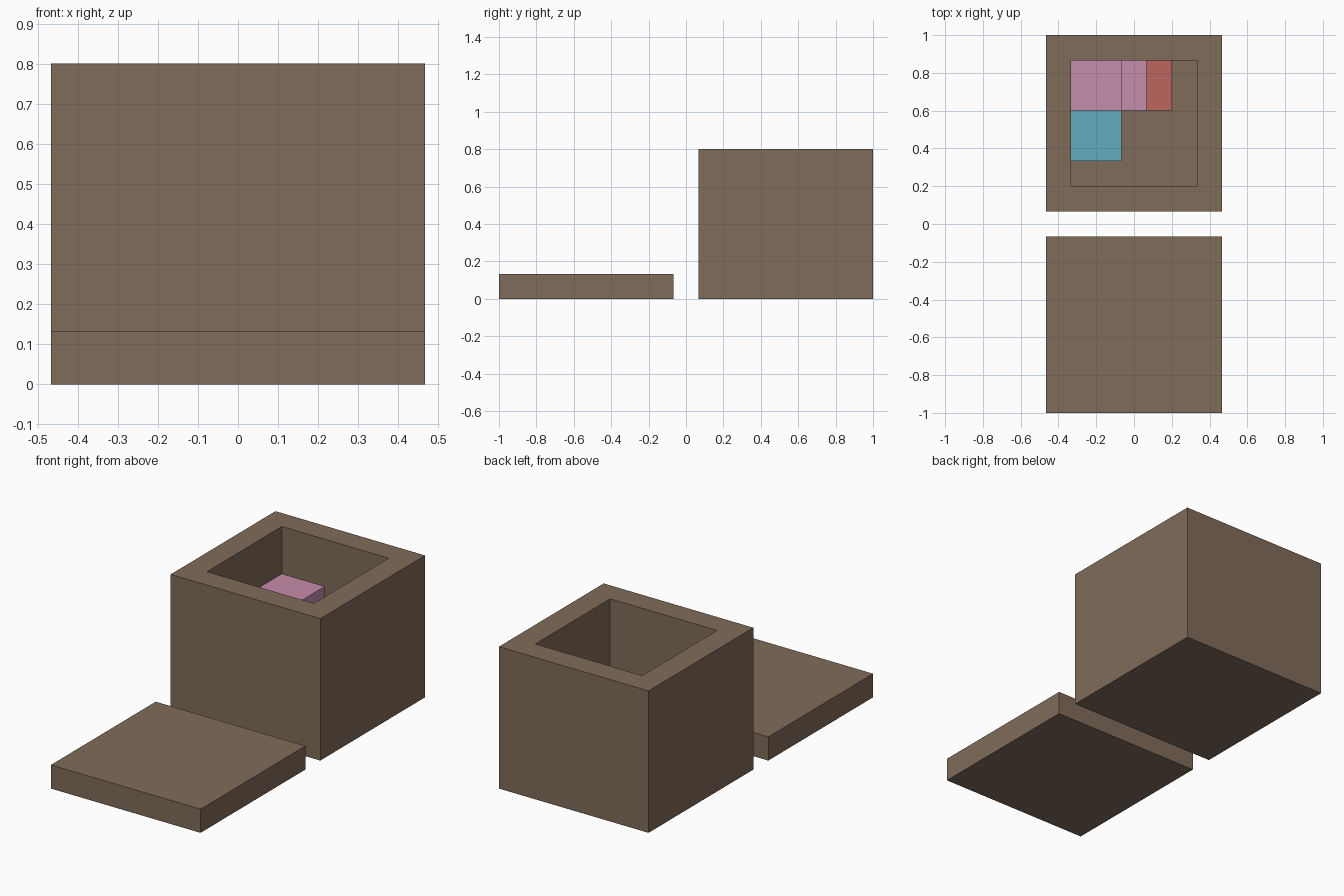
import bpy, bmesh

if "Cube" in bpy.data.objects:
    bpy.data.objects.remove(bpy.data.objects["Cube"])

U = 2 / 15  # one grid unit of the design


def material(name, srgb):
    m = bpy.data.materials.new(name)
    lin = [((c / 255 + 0.055) / 1.055) ** 2.4 for c in srgb]
    m.diffuse_color = (*lin, 1)
    m.use_nodes = True
    m.node_tree.nodes["Principled BSDF"].inputs["Base Color"].default_value = m.diffuse_color
    return m


brown = material("brown", (128, 108, 90))
pink = material("pink", (198, 140, 171))
red = material("red", (187, 102, 95))
blue = material("blue", (99, 172, 191))


def finish(name, bm, mat):
    mesh = bpy.data.meshes.new(name)
    bm.to_mesh(mesh)
    bm.free()
    mesh.materials.append(mat)
    ob = bpy.data.objects.new(name, mesh)
    bpy.context.collection.objects.link(ob)


def block_mesh(lo, hi):
    """Cuboid between two corners given in grid units."""
    bm = bmesh.new()
    bmesh.ops.create_cube(bm, size=1)
    for v in bm.verts:
        v.co = [(a + b) / 2 * U + c * (b - a) * U for a, b, c in zip(lo, hi, v.co)]
    return bm


# open box: inset the top for the rim, then push the opening down to the floor
bm = block_mesh((-3.5, 0.5, 0), (3.5, 7.5, 6))
bm.normal_update()
top = max(bm.faces, key=lambda f: f.calc_center_median().z)
bmesh.ops.inset_region(bm, faces=[top], thickness=U, use_even_offset=True)
inner = bmesh.ops.extrude_discrete_faces(bm, faces=[top])["faces"][0]
bmesh.ops.translate(bm, verts=inner.verts, vec=(0, 0, -5 * U))
bmesh.ops.recalc_face_normals(bm, faces=bm.faces)
finish("open_box", bm, brown)

# lid lying in front of the box
finish("lid", block_mesh((-3.5, -7.5, 0), (3.5, -0.5, 1)), brown)

# stepped blocks stored in the back left corner of the box
BLOCKS = [
    ("tall_pink_block", (-2.5, 4.5, 1), (-0.5, 6.5, 4), pink),
    ("low_pink_block", (-0.5, 4.5, 1), (0.5, 6.5, 3), pink),
    ("red_block", (0.5, 4.5, 1), (1.5, 6.5, 2), red),
    ("blue_block", (-2.5, 2.5, 1), (-0.5, 4.5, 2), blue),
]
for name, lo, hi, mat in BLOCKS:
    finish(name, block_mesh(lo, hi), mat)
